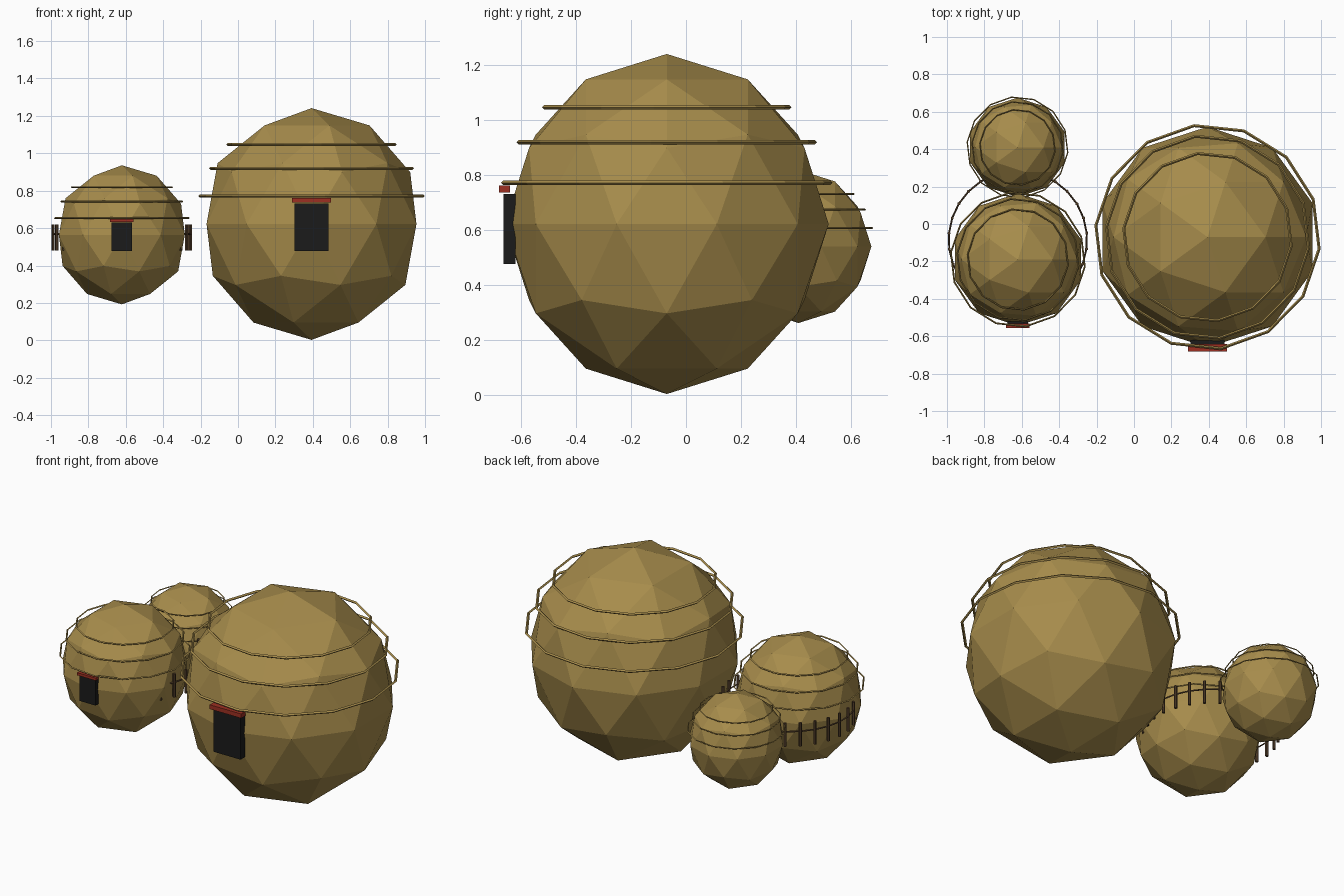
import bpy
from math import cos, sin, radians

cube = bpy.data.objects.get("Cube")
if cube:
    bpy.data.objects.remove(cube, do_unlink=True)


def material(name, rgb):
    mat = bpy.data.materials.new(name)
    mat.use_nodes = True
    mat.diffuse_color = (*rgb, 1)
    mat.node_tree.nodes["Principled BSDF"].inputs["Base Color"].default_value = (*rgb, 1)
    return mat


straw = material("straw", (0.385, 0.262, 0.071))
wood = material("dark_wood", (0.09, 0.05, 0.024))
black = material("doorway_black", (0.011, 0.011, 0.011))
red = material("lintel_red", (0.34, 0.03, 0.016))


def finish(name, mat):
    obj = bpy.context.object
    obj.name = name
    obj.data.materials.append(mat)
    return obj


def box(name, mat, centre, size):
    bpy.ops.mesh.primitive_cube_add(size=1, location=centre)
    obj = finish(name, mat)
    obj.scale = size


def hut(name, centre, s, has_door=True):
    """Faceted straw dome with three straw rope bands, sized by s."""
    x, y, z = centre
    r = 0.59 * s
    bpy.ops.mesh.primitive_ico_sphere_add(subdivisions=2, radius=r, location=centre)
    finish(name + "_dome", straw).scale.z = 1.05

    # Rope bands: height above the centre and radius
    for i, (h, band) in enumerate([(0.15, 0.6), (0.298, 0.543), (0.425, 0.45)]):
        bpy.ops.mesh.primitive_torus_add(
            major_segments=14, minor_segments=4, major_radius=band * s,
            minor_radius=0.008 * s, location=(x, y, z + h * s),
            rotation=(0, 0, radians(-6)))
        finish(f"{name}_rope_band_{i + 1}", straw)

    # Doorway and lintel on the front
    if has_door:
        box(name + "_doorway", black, (x, y - 0.573 * s, z - 0.018 * s),
            (0.18 * s, 0.044 * s, 0.255 * s))
        box(name + "_lintel", red, (x, y - 0.591 * s, z + 0.127 * s),
            (0.21 * s, 0.04 * s, 0.026 * s))


hut("large_hut", (0.393, -0.07, 0.622), 1.0)
hut("medium_hut", (-0.621, -0.19, 0.564), 0.6)
hut("small_hut", (-0.623, 0.41, 0.54), 0.45, has_door=False)

# Fence curving round the back of the medium hut
points = []
for i in range(20):
    a = radians(-33.5 + 13 * i)
    points.append((-0.621 + 0.37 * cos(a), -0.085 + 0.37 * sin(a), 0.55))
for i, p in enumerate(points):
    bpy.ops.mesh.primitive_cylinder_add(vertices=6, radius=0.009, depth=0.14, location=p)
    finish(f"fence_post_{i + 1}", wood)

curve = bpy.data.curves.new("fence_rail", "CURVE")
curve.dimensions = "3D"
curve.bevel_depth = 0.005
curve.bevel_resolution = 0
spline = curve.splines.new("POLY")
spline.points.add(len(points) - 1)
for point, (x, y, z) in zip(spline.points, points):
    point.co = (x, y, z + 0.018, 1)
rail = bpy.data.objects.new("fence_rail", curve)
bpy.context.collection.objects.link(rail)
curve.materials.append(wood)
